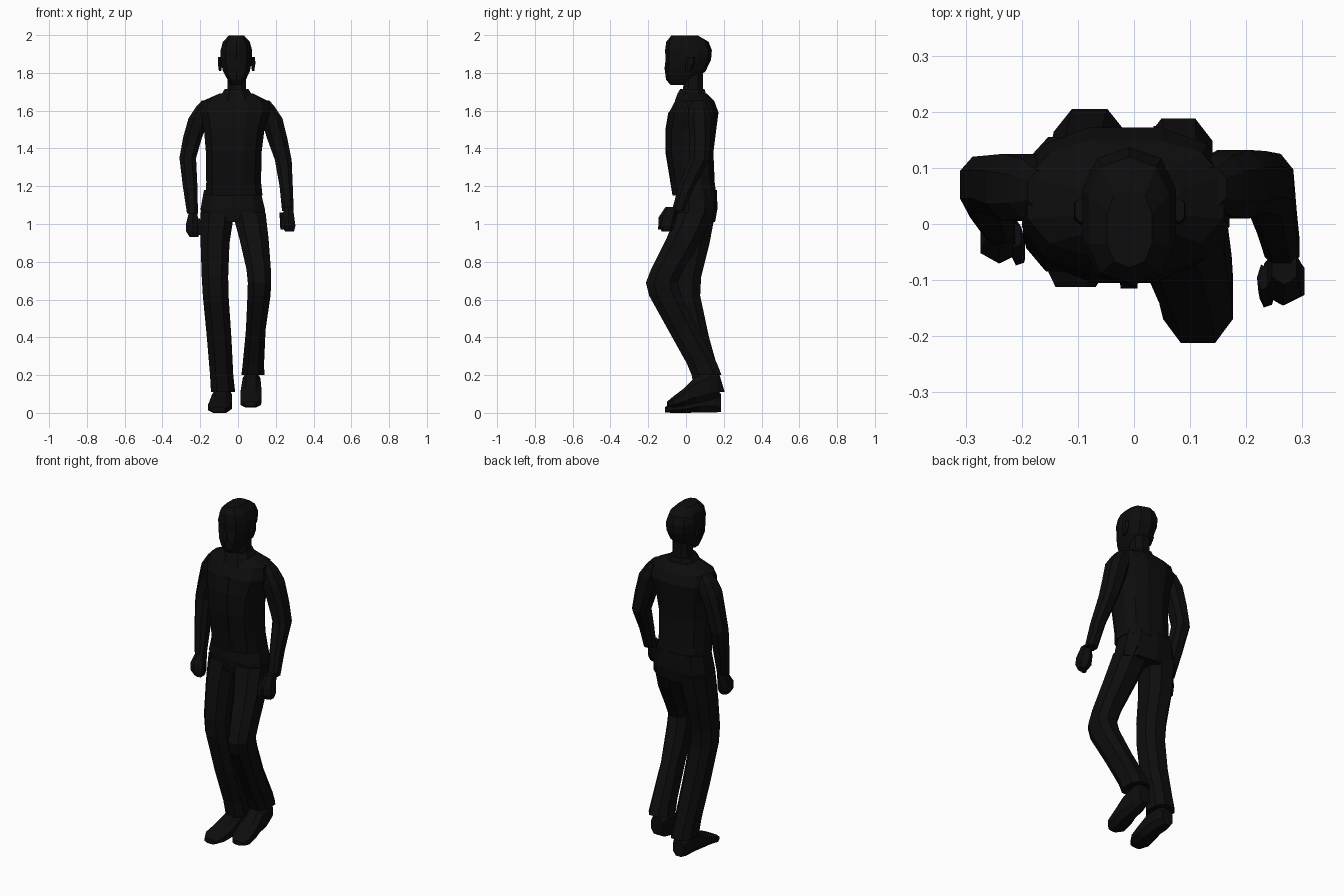
import bpy, bmesh, math

black = bpy.data.materials.new("flat black")
black.diffuse_color = (0.004, 0.004, 0.004, 1)


def loft(name, rings, sides=8, axis="z", power=0.8):
    """Skin of rounded-box rings: (position, u0, u1, v0, v1).
    axis z: u = x, v = y; axis y: u = x, v = z."""
    bm = bmesh.new()
    loops = []
    for p, u0, u1, v0, v1 in rings:
        loop = []
        for i in range(sides):
            a = 2 * math.pi * (i + 0.5) / sides
            k = math.cos(math.pi / sides) ** power
            c, s = math.cos(a), math.sin(a)
            c = math.copysign(abs(c) ** power, c) / k
            s = math.copysign(abs(s) ** power, s) / k
            u = (u0 + u1) / 2 + c * (u1 - u0) / 2
            v = (v0 + v1) / 2 + s * (v1 - v0) / 2
            loop.append(bm.verts.new((u, v, p) if axis == "z" else (u, p, v)))
        loops.append(loop)
    for a, b in zip(loops, loops[1:]):
        for i in range(sides):
            j = (i + 1) % sides
            bm.faces.new((a[i], a[j], b[j], b[i]))
    bm.faces.new(loops[0])
    bm.faces.new(loops[-1])
    bmesh.ops.recalc_face_normals(bm, faces=bm.faces)
    mesh = bpy.data.meshes.new(name)
    bm.to_mesh(mesh)
    bm.free()
    mesh.materials.append(black)
    obj = bpy.data.objects.new(name, mesh)
    bpy.context.collection.objects.link(obj)
    return obj


# Head, ears, nose, neck and collar
loft("head", [(1.735, -0.04, 0.025, -0.08, -0.01),
              (1.765, -0.056, 0.042, -0.103, 0.05),
              (1.81, -0.08, 0.063, -0.107, 0.10),
              (1.87, -0.092, 0.075, -0.103, 0.128),
              (1.92, -0.092, 0.075, -0.106, 0.132),
              (1.965, -0.08, 0.062, -0.10, 0.115),
              (1.998, -0.048, 0.032, -0.075, 0.06)], 10)
for name, x in (("right_ear", -0.095), ("left_ear", 0.08)):
    loft(name, [(1.81, x - 0.006, x + 0.006, 0.0, 0.025),
                (1.85, x - 0.012, x + 0.012, 0.0, 0.045),
                (1.885, x - 0.010, x + 0.010, 0.005, 0.045)], 6)
loft("nose", [(1.815, -0.024, 0.006, -0.115, -0.09),
              (1.87, -0.015, -0.002, -0.108, -0.09)], 4)
loft("neck", [(1.64, -0.065, 0.05, -0.03, 0.10),
              (1.72, -0.056, 0.042, -0.015, 0.09),
              (1.80, -0.056, 0.042, -0.01, 0.09)])
loft("collar", [(1.65, -0.10, 0.085, -0.06, 0.115),
                (1.69, -0.085, 0.07, -0.045, 0.105),
                (1.715, -0.07, 0.055, -0.03, 0.098)])

# Jacket body and front placket
loft("jacket", [(1.15, -0.170, 0.130, -0.07, 0.160),
                (1.22, -0.168, 0.122, -0.08, 0.152),
                (1.38, -0.170, 0.125, -0.105, 0.145),
                (1.50, -0.180, 0.140, -0.105, 0.160),
                (1.59, -0.200, 0.170, -0.09, 0.172),
                (1.65, -0.190, 0.160, -0.058, 0.150),
                (1.69, -0.100, 0.080, -0.03, 0.110)], 12)
loft("placket", [(1.16, -0.025, 0.005, -0.073, -0.05),
                 (1.38, -0.025, 0.005, -0.109, -0.08),
                 (1.50, -0.025, 0.005, -0.109, -0.08),
                 (1.59, -0.025, 0.005, -0.094, -0.07)], 4)

# Sleeves
loft("right_sleeve", [(1.055, -0.270, -0.212, -0.035, 0.030),
                      (1.20, -0.292, -0.215, -0.010, 0.075),
                      (1.35, -0.310, -0.222, 0.020, 0.120),
                      (1.46, -0.290, -0.190, 0.020, 0.122),
                      (1.56, -0.262, -0.150, 0.005, 0.125),
                      (1.62, -0.222, -0.130, 0.010, 0.115),
                      (1.655, -0.190, -0.120, 0.025, 0.095)])
loft("left_sleeve", [(1.07, 0.233, 0.295, -0.075, -0.010),
                     (1.20, 0.220, 0.290, -0.040, 0.045),
                     (1.34, 0.195, 0.284, 0.015, 0.125),
                     (1.45, 0.155, 0.262, 0.020, 0.130),
                     (1.56, 0.120, 0.235, 0.010, 0.132),
                     (1.62, 0.105, 0.195, 0.015, 0.120),
                     (1.655, 0.095, 0.165, 0.030, 0.100)])

# Hands: loosely closed fist with a thumb
for name, x, y, z, s in (("right", -0.238, -0.02, 0.93, 1), ("left", 0.268, -0.095, 0.96, -1)):
    loft(name + "_hand", [(z, x - 0.018, x + 0.028, y - 0.03, y + 0.015),
                          (z + 0.03, x - 0.036, x + 0.036, y - 0.045, y + 0.03),
                          (z + 0.075, x - 0.036, x + 0.03, y - 0.045, y + 0.04),
                          (z + 0.13, x - 0.022, x + 0.022, y - 0.01, y + 0.05)], 6)
    t = x + s * 0.032
    loft(name + "_thumb", [(z + 0.012, t - 0.010, t + 0.010, y - 0.052, y - 0.025),
                           (z + 0.06, t - 0.012, t + 0.012, y - 0.045, y - 0.01),
                           (z + 0.10, t - 0.015, t + 0.005, y - 0.02, y + 0.02)], 5)

# Trousers: seat, then two legs
loft("trouser_seat", [(1.01, -0.190, 0.145, -0.04, 0.150),
                      (1.08, -0.198, 0.142, -0.05, 0.162),
                      (1.18, -0.180, 0.118, -0.04, 0.160)], 10)
loft("right_trouser_leg", [(0.11, -0.143, -0.015, 0.045, 0.205),
                           (0.20, -0.148, -0.025, 0.030, 0.178),
                           (0.40, -0.165, -0.035, -0.030, 0.122),
                           (0.62, -0.186, -0.050, -0.080, 0.075),
                           (0.72, -0.192, -0.052, -0.085, 0.080),
                           (0.90, -0.198, -0.045, -0.065, 0.125),
                           (1.06, -0.198, -0.020, -0.040, 0.155)])
loft("left_trouser_leg", [(0.20, 0.018, 0.140, 0.030, 0.188),
                          (0.26, 0.025, 0.138, 0.005, 0.165),
                          (0.44, 0.042, 0.146, -0.095, 0.065),
                          (0.62, 0.050, 0.172, -0.195, -0.025),
                          (0.69, 0.052, 0.176, -0.212, -0.045),
                          (0.76, 0.045, 0.174, -0.185, -0.012),
                          (0.92, 0.008, 0.162, -0.105, 0.085),
                          (1.06, -0.030, 0.146, -0.045, 0.145)])

# Shoes, heel to toe: the left one has its heel lifted
loft("right_shoe", [(0.185, -0.115, -0.045, 0.005, 0.10),
                    (0.15, -0.130, -0.035, 0.002, 0.14),
                    (0.07, -0.138, -0.032, 0.002, 0.13),
                    (0.0, -0.150, -0.032, 0.0, 0.085),
                    (-0.07, -0.160, -0.042, 0.0, 0.055),
                    (-0.112, -0.140, -0.068, 0.002, 0.03)], axis="y")
loft("left_shoe", [(0.175, 0.035, 0.105, 0.09, 0.19),
                   (0.13, 0.025, 0.118, 0.065, 0.225),
                   (0.05, 0.020, 0.122, 0.05, 0.19),
                   (-0.01, 0.012, 0.125, 0.035, 0.13),
                   (-0.07, 0.012, 0.122, 0.028, 0.085),
                   (-0.10, 0.035, 0.095, 0.035, 0.06)], axis="y")
